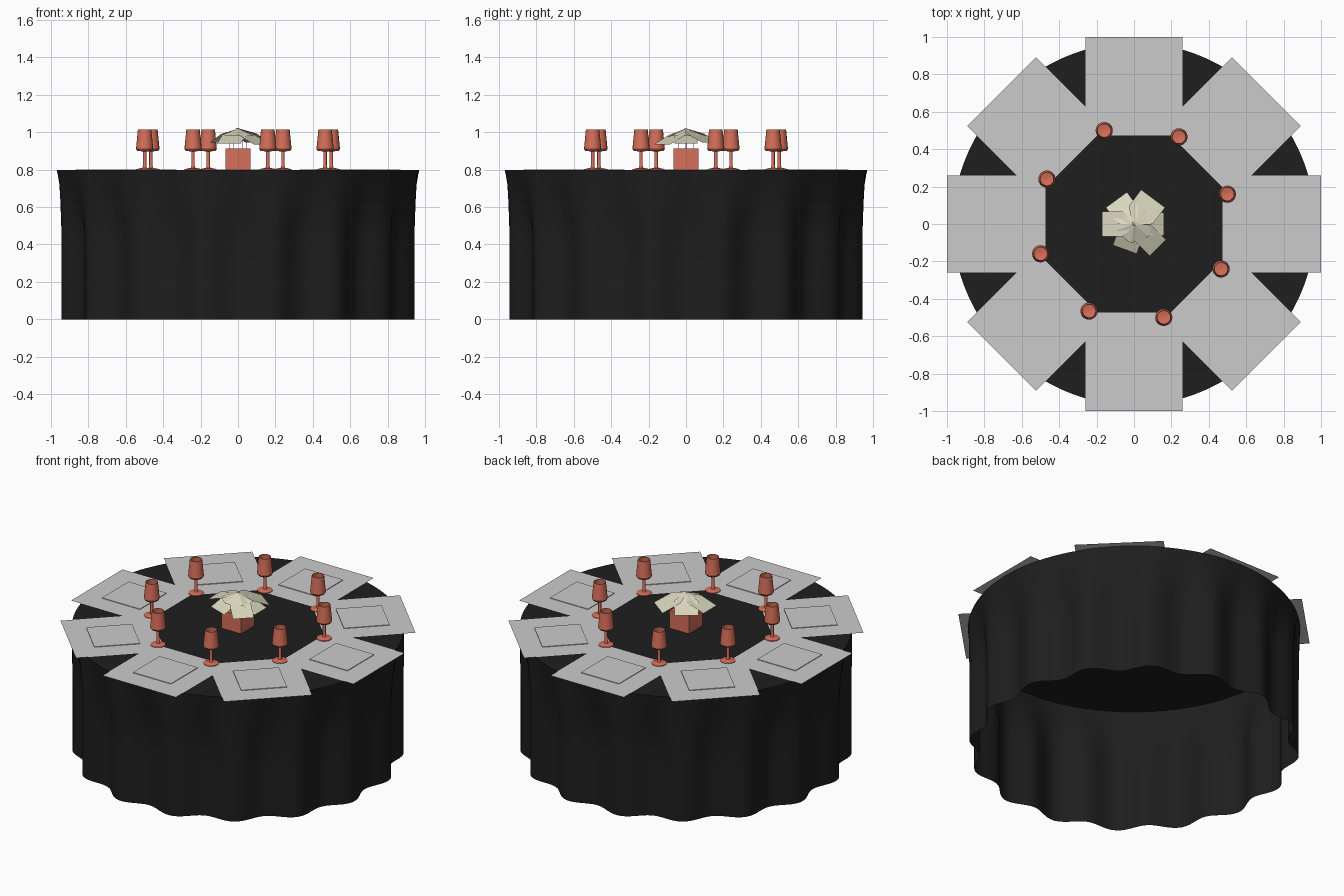
import bpy, bmesh
from math import sin, cos, pi, radians, tau
from mathutils import Matrix, Vector

if "Cube" in bpy.data.objects:
    bpy.data.objects.remove(bpy.data.objects["Cube"])

TOP = 0.798


def material(name, rgb):
    m = bpy.data.materials.new(name)
    m.diffuse_color = (*rgb, 1)
    m.use_nodes = True
    m.node_tree.nodes["Principled BSDF"].inputs["Base Color"].default_value = m.diffuse_color
    return m


BLACK = material("black_cloth", (0.013, 0.013, 0.013))
CORAL = material("coral", (0.68, 0.16, 0.10))
CREAM = material("cream", (0.70, 0.68, 0.52))


def finish(name, bm, mat=None, smooth=None):
    bmesh.ops.recalc_face_normals(bm, faces=bm.faces)
    me = bpy.data.meshes.new(name)
    bm.to_mesh(me)
    bm.free()
    ob = bpy.data.objects.new(name, me)
    bpy.context.collection.objects.link(ob)
    if mat:
        me.materials.append(mat)
    if smooth:
        bpy.ops.object.select_all(action='DESELECT')
        ob.select_set(True)
        bpy.context.view_layer.objects.active = ob
        bpy.ops.object.shade_smooth_by_angle(angle=radians(smooth))
    return ob


def bridge(bm, a, b):
    n = len(a)
    for i in range(n):
        j = (i + 1) % n
        bm.faces.new((a[i], a[j], b[j], b[i]))


# Tablecloth: flat top, skirt that falls into 16 soft folds, open below
def cloth_radius(a, z):
    t = min(1, (TOP - z) / 0.33)
    rim = 0.966 + 0.003 * cos(4 * a)
    hem = 0.929 - 0.032 * cos(16 * a)
    return rim * (1 - t) + hem * t


bm = bmesh.new()
N = 192
rings = []
for z in (TOP, 0.72, 0.63, 0.55, 0.468, 0.3, 0.15, 0):
    ring = []
    for i in range(N):
        a = tau * i / N
        r = cloth_radius(a, z)
        ring.append(bm.verts.new((r * cos(a), r * sin(a), z)))
    rings.append(ring)
bm.faces.new(rings[0])
for a, b in zip(rings, rings[1:]):
    bridge(bm, a, b)
finish("tablecloth", bm, BLACK, 40)


# Eight place mats, each with a thin square napkin lying on it
def flat_rect(name, angle, r0, r1, half, z, thick=0):
    bm = bmesh.new()
    rot = Matrix.Rotation(angle, 4, 'Z')
    pts = ((r0, -half), (r1, -half), (r1, half), (r0, half))
    low = [bm.verts.new(rot @ Vector((x, y, z))) for x, y in pts]
    bm.faces.new(low)
    if thick:
        high = [bm.verts.new(v.co + Vector((0, 0, thick))) for v in low]
        bm.faces.new(high)
        bridge(bm, low, high)
    return finish(name, bm)


for k in range(8):
    a = k * pi / 4
    flat_rect("place_mat", a, 0.473, 1.0, 0.26, TOP + 0.001 + 0.0005 * (k % 2))
    flat_rect("napkin", a, 0.60, 0.87, 0.135, TOP + 0.002, 0.004)

# Goblets: lathe profile with foot, stem and open tapered cup
PROFILE = ((0.045, 0.0), (0.045, 0.004), (0.012, 0.011), (0.009, 0.02),
           (0.009, 0.098), (0.040, 0.102), (0.046, 0.112), (0.036, 0.216),
           (0.034, 0.216), (0.043, 0.114), (0.008, 0.106))


def goblet(x, y):
    bm = bmesh.new()
    n = 20
    rings = [[bm.verts.new((x + r * cos(tau * i / n), y + r * sin(tau * i / n),
                            TOP + 0.001 + z)) for i in range(n)] for r, z in PROFILE]
    for a, b in zip(rings, rings[1:]):
        bridge(bm, a, b)
    bm.faces.new(rings[0])
    bm.faces.new(rings[-1])
    finish("goblet", bm, CORAL, 35)


for k in range(8):
    a = radians(17.7 + 45 * k)
    goblet(0.524 * cos(a), 0.524 * sin(a))

# Centrepiece box
bm = bmesh.new()
bmesh.ops.create_cube(bm, size=1, matrix=Matrix.Translation((0, 0, TOP + 0.057))
                      @ Matrix.Diagonal((0.136, 0.136, 0.114, 1)))
finish("vase_box", bm, CORAL)

# Bouquet: flat petals sloping down from a common peak
bm = bmesh.new()
for deg, R, half, z0, z1 in ((180, 0.17, 0.067, 1.012, 0.955), (0, 0.16, 0.062, 1.010, 0.94),
                             (126, 0.16, 0.070, 1.016, 0.945), (53, 0.17, 0.080, 1.019, 0.945),
                             (-45, 0.18, 0.062, 1.015, 0.935), (-110, 0.145, 0.068, 1.013, 0.94)):
    rot = Matrix.Rotation(radians(deg), 4, 'Z')
    shape = ((-0.01, 0), (0.35 * R, -half), (R, -half), (R, half), (0.35 * R, half))
    bm.faces.new([bm.verts.new(rot @ Vector((x, y, z0 + (z1 - z0) * x / R)))
                  for x, y in shape])
# shallow four-sided cap over the joint of the petals
peak = bm.verts.new((0, 0, 1.021))
cap = [bm.verts.new((0.105 * cos(a), 0.105 * sin(a), 0.980))
       for a in (radians(20 + 60 * i) for i in range(6))]
for i in range(6):
    bm.faces.new((peak, cap[i], cap[(i + 1) % 6]))
finish("bouquet_petals", bm, CREAM)

# Thin stems between the box and the petals
bm = bmesh.new()
for k in range(6):
    a = tau * k / 6
    bmesh.ops.create_cone(bm, cap_ends=True, segments=6, radius1=0.002, radius2=0.002, depth=0.08,
                          matrix=Matrix.Translation((0.045 * cos(a), 0.045 * sin(a), 0.945)))
finish("bouquet_stems", bm, CREAM)
